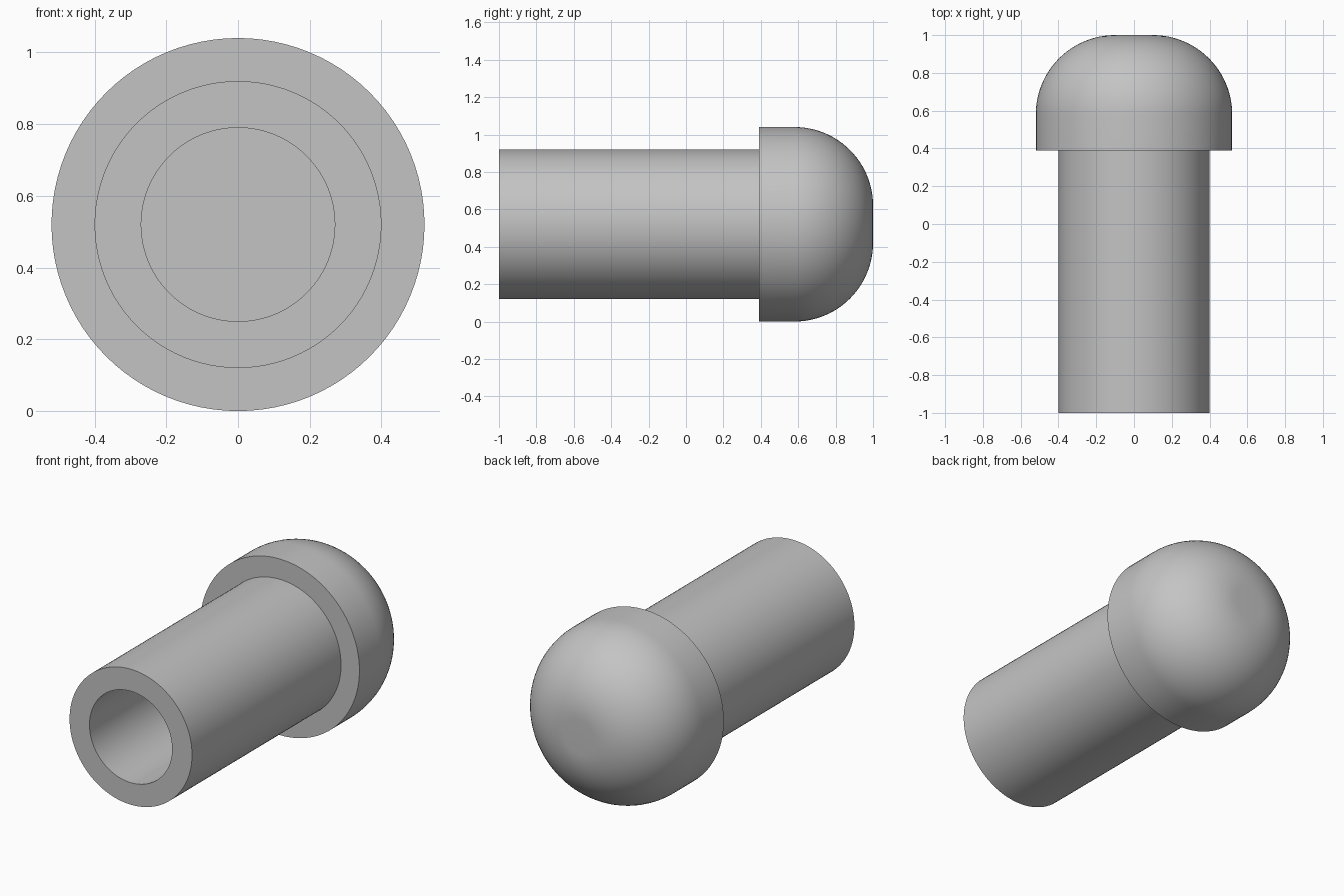
import bpy, bmesh, math
from mathutils import Matrix, Vector

if "Cube" in bpy.data.objects:
    bpy.data.objects.remove(bpy.data.objects["Cube"], do_unlink=True)

SEGMENTS = 96
CAP_R, TUBE_R, BORE_R = 0.52, 0.40, 0.27
FRONT, SHOULDER, BACK = -1.0, 0.39, 1.0
FILLET = 0.42

grey = bpy.data.materials.new("plain grey")
grey.use_nodes = True
colour = (0.55, 0.55, 0.55, 1)
grey.diffuse_color = colour
grey.node_tree.nodes["Principled BSDF"].inputs["Base Color"].default_value = colour


def revolve(name, profile):
    """Spin (radius, y) points about the lengthwise axis."""
    bm = bmesh.new()
    verts = [bm.verts.new((r, y, 0)) for r, y in profile]
    edges = [bm.edges.new(pair) for pair in zip(verts, verts[1:])]
    bmesh.ops.spin(bm, geom=verts + edges, cent=(0, 0, 0), axis=(0, 1, 0),
                   angle=math.tau, steps=SEGMENTS)
    bmesh.ops.remove_doubles(bm, verts=bm.verts, dist=1e-5)
    bmesh.ops.recalc_face_normals(bm, faces=bm.faces)
    bmesh.ops.transform(bm, matrix=Matrix.Translation(Vector((0, 0, CAP_R))), verts=bm.verts)
    mesh = bpy.data.meshes.new(name)
    bm.to_mesh(mesh)
    bm.free()
    mesh.materials.append(grey)
    obj = bpy.data.objects.new(name, mesh)
    bpy.context.collection.objects.link(obj)
    bpy.ops.object.select_all(action="DESELECT")
    obj.select_set(True)
    bpy.context.view_layer.objects.active = obj
    bpy.ops.object.shade_smooth_by_angle(angle=math.radians(40))
    return obj


# Rounded cap with a small flat at its back, as a quarter-arc profile
dome = []
for i in range(25):
    a = math.radians(90) * i / 24
    dome.append((CAP_R - FILLET + FILLET * math.cos(a), BACK - FILLET + FILLET * math.sin(a)))

# One closed skin: bore floor, bore wall, front rim, shank, shoulder, dome
revolve("hollow_shank_with_domed_cap",
        [(0, SHOULDER), (BORE_R, SHOULDER), (BORE_R, FRONT), (TUBE_R, FRONT),
         (TUBE_R, SHOULDER), (CAP_R, SHOULDER)] + dome + [(0, BACK)])
